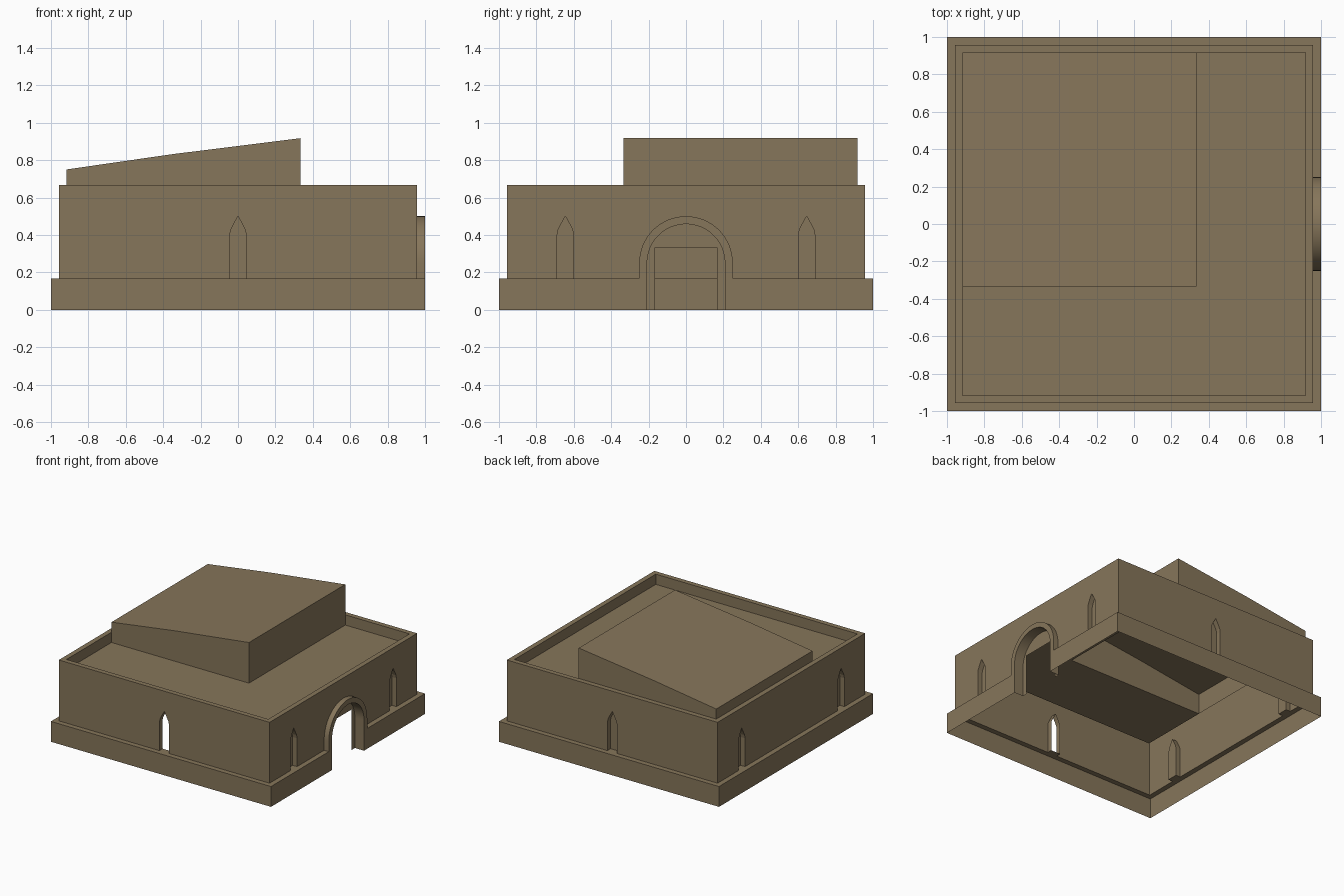
import bpy, bmesh, math
from mathutils import Matrix, Vector

if "Cube" in bpy.data.objects:
    bpy.data.objects.remove(bpy.data.objects["Cube"])

# Main sizes
BASE, WALL, INNER = 1.0, 0.958, 0.917        # half widths of plinth, wall, parapet inside
LEDGE, ROOF, TOP = 0.167, 0.583, 0.667       # heights
FRONT, RIGHT, BACK, LEFT = range(4)

stone = bpy.data.materials.new("sandstone")
stone.diffuse_color = (0.24, 0.18, 0.103, 1)
stone.use_nodes = True
stone.node_tree.nodes["Principled BSDF"].inputs["Base Color"].default_value = stone.diffuse_color


def make(name, polys, smooth=False):
    """Build one object from a list of polygons."""
    bm = bmesh.new()
    for p in polys:
        bm.faces.new([bm.verts.new(v) for v in p])
    bmesh.ops.remove_doubles(bm, verts=bm.verts, dist=1e-5)
    me = bpy.data.meshes.new(name)
    bm.to_mesh(me)
    bm.free()
    me.materials.append(stone)
    ob = bpy.data.objects.new(name, me)
    bpy.context.collection.objects.link(ob)
    if smooth:
        bpy.ops.object.select_all(action='DESELECT')
        ob.select_set(True)
        bpy.context.view_layer.objects.active = ob
        bpy.ops.object.shade_smooth_by_angle(angle=math.radians(30))
    return ob


def on_side(side, pts):
    """Local (u, depth, z) seen from outside a side -> world."""
    rot = Matrix.Rotation(side * math.pi / 2, 3, 'Z')
    return [rot @ Vector((u, -d, z)) for u, d, z in pts]


def flat(side, d, pts):
    return on_side(side, [(u, d, z) for u, z in pts])


def strip(side, pts, d0, d1):
    """Band following a profile between two depths."""
    return [on_side(side, [(*a[:1], d0, a[1]), (a[0], d1, a[1]), (b[0], d1, b[1]), (b[0], d0, b[1])])
            for a, b in zip(pts, pts[1:])]


def rect(u0, u1, z0, z1):
    return [(u0, z0), (u1, z0), (u1, z1), (u0, z1)]


def window(c):
    """Pointed window outline, from bottom right over the tip to bottom left."""
    half = [(0.044, LEDGE), (0.044, 0.40), (0.038, 0.428), (0.024, 0.457)]
    return [(c + u, z) for u, z in half] + [(c, 0.5)] + [(c - u, z) for u, z in reversed(half)]


def arch(r, z0, n=32):
    """Round arch outline, from bottom right over the top to bottom left."""
    curve = [(r * math.cos(math.pi * i / n), 0.25 + r * math.sin(math.pi * i / n)) for i in range(n + 1)]
    return [(r, z0)] + curve + [(-r, z0)]


openings = {FRONT: [window(0)], BACK: [window(0)],
            LEFT: [window(-0.645), window(0.645)],
            RIGHT: [window(-0.645), arch(0.25, LEDGE), window(0.645)]}

plinth, walls, parapet, recesses = [], [], [], []
for side in range(4):
    # Plinth side and ledge, split around the doorway
    spans = [(-1, -0.25), (0.25, 1)] if side == RIGHT else [(-1, 1)]
    for a, b in spans:
        plinth.append(flat(side, BASE, rect(a, b, 0, LEDGE)))
        ia, ib = max(a, -WALL), min(b, WALL)
        plinth.append(on_side(side, [(a, BASE, LEDGE), (b, BASE, LEDGE), (ib, WALL, LEDGE), (ia, WALL, LEDGE)]))
    # Wall with openings notched into its lower edge
    outline = [(-WALL, LEDGE)]
    for o in openings[side]:
        outline += reversed(o)
    outline += [(WALL, LEDGE), (WALL, TOP), (-WALL, TOP)]
    walls.append(flat(side, WALL, outline))
    # Parapet cap and inside face
    parapet.append(on_side(side, [(-WALL, WALL, TOP), (WALL, WALL, TOP), (INNER, INNER, TOP), (-INNER, INNER, TOP)]))
    parapet.append(flat(side, INNER, rect(-INNER, INNER, ROOF, TOP)[::-1]))
    # Window niches; only the front window is open at the back
    for o in openings[side]:
        if len(o) < 12:
            recesses += strip(side, o + o[:1], INNER, WALL)
            if side != FRONT:
                recesses.append(flat(side, INNER, o))

make("plinth", plinth)
make("walls", walls)
make("parapet", parapet)
make("window_niches", recesses)

# Doorway: arch surround, deep reveal, back plate with rectangular door opening
outer, inner = arch(0.25, 0), arch(0.208, 0)
make("arch_surround", [flat(RIGHT, BASE, outer + inner[::-1])]
     + strip(RIGHT, arch(0.25, LEDGE), BASE, WALL)
     + strip(RIGHT, inner, INNER, BASE), smooth=True)
door = [(-0.167, 0), (-0.167, 0.333), (0.167, 0.333), (0.167, 0)]
make("door_plate", [flat(RIGHT, INNER, inner + door)])

# L-shaped flat roof around the raised block
X1, Y0 = 0.333, -0.333
make("flat_roof", [[(x, y, ROOF) for x, y in [(-INNER, -INNER), (INNER, -INNER), (INNER, INNER),
                                             (X1, INNER), (X1, Y0), (-INNER, Y0)]]])

# Raised block with sloping top, hollow and open below
profile = [(X1, ROOF), (X1, 0.917), (-0.35, 0.832), (-INNER, 0.75), (-INNER, ROOF)]
block = [[(x, Y0, z) for x, z in profile], [(x, INNER, z) for x, z in reversed(profile)]]
block += [[(a[0], Y0, a[1]), (a[0], INNER, a[1]), (b[0], INNER, b[1]), (b[0], Y0, b[1])]
          for a, b in zip(profile, profile[1:])]
make("raised_block", block)
